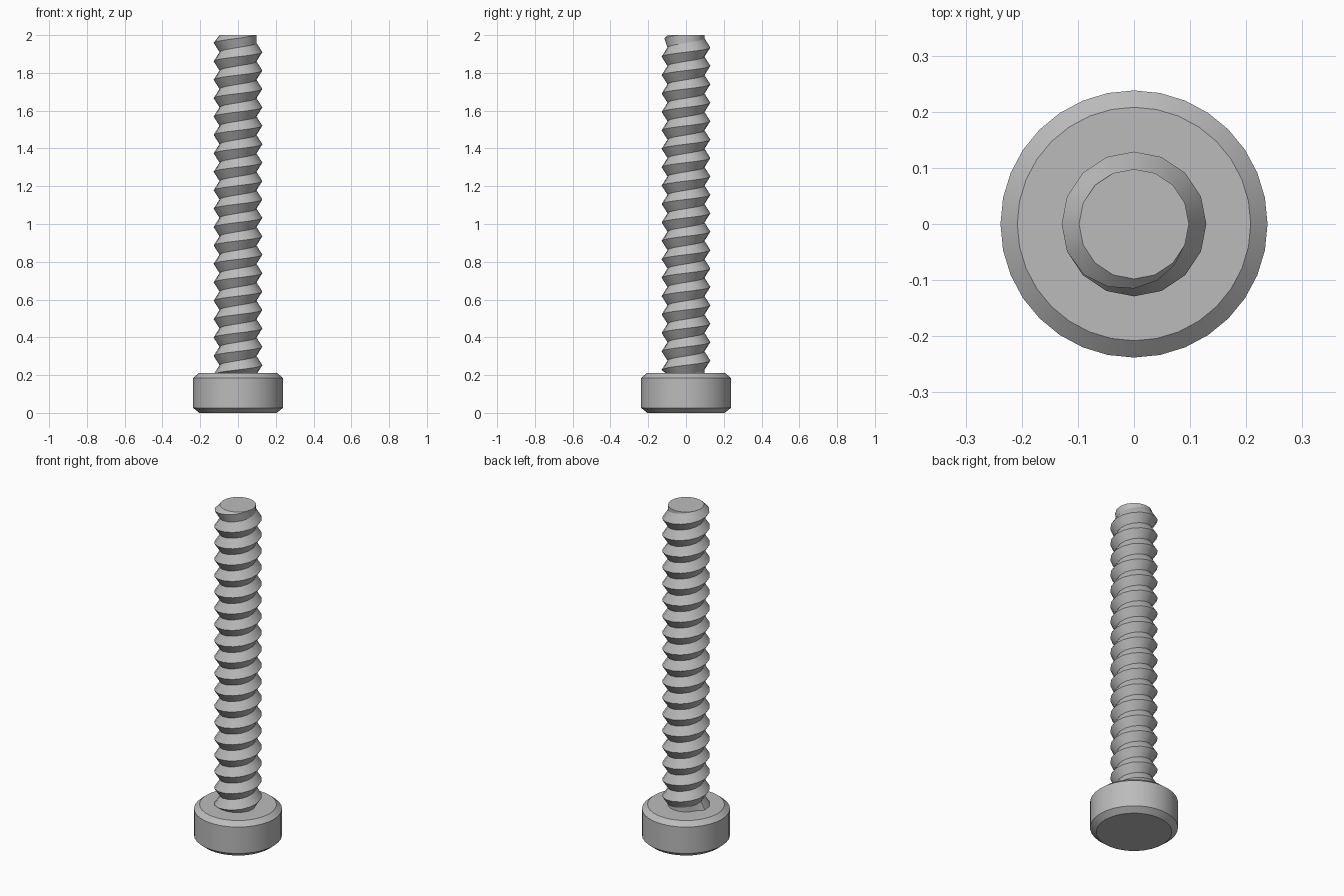
import bpy, bmesh, math

if "Cube" in bpy.data.objects:
    bpy.data.objects.remove(bpy.data.objects["Cube"], do_unlink=True)

steel = bpy.data.materials.new("grey_steel")
steel.use_nodes = True
GREY = (0.5, 0.5, 0.5, 1)
steel.diffuse_color = GREY
steel.node_tree.nodes["Principled BSDF"].inputs["Base Color"].default_value = GREY


def ring(bm, radius, z, sides, turn=0.0):
    """Closed ring of vertices and edges."""
    angles = [turn + math.tau * i / sides for i in range(sides)]
    verts = [bm.verts.new((radius * math.cos(a), radius * math.sin(a), z)) for a in angles]
    edges = [bm.edges.new((verts[i], verts[(i + 1) % sides])) for i in range(sides)]
    return verts, edges


def skin(bm, a, b):
    n = len(a)
    for i in range(n):
        j = (i + 1) % n
        bm.faces.new((a[i], a[j], b[j], b[i]))


def finish(bm, name):
    bmesh.ops.recalc_face_normals(bm, faces=bm.faces)
    mesh = bpy.data.meshes.new(name)
    bm.to_mesh(mesh)
    bm.free()
    mesh.materials.append(steel)
    obj = bpy.data.objects.new(name, mesh)
    bpy.context.collection.objects.link(obj)
    bpy.ops.object.select_all(action='DESELECT')
    obj.select_set(True)
    bpy.context.view_layer.objects.active = obj
    bpy.ops.object.shade_smooth_by_angle(angle=math.radians(30))


# Chamfered head with a hexagonal socket in its underside
HEAD_TOP = 0.21
bm = bmesh.new()
profile = [(0.205, 0), (0.238, 0.027), (0.238, 0.185), (0.208, HEAD_TOP)]
rings = [ring(bm, r, z, 32) for r, z in profile]
for lower, upper in zip(rings, rings[1:]):
    skin(bm, lower[0], upper[0])
bm.faces.new(rings[-1][0])
rim = ring(bm, 0.097, 0, 6, math.pi / 6)
floor = ring(bm, 0.097, 0.11, 6, math.pi / 6)
skin(bm, rim[0], floor[0])
bm.faces.new(floor[0])
bmesh.ops.bridge_loops(bm, edges=rings[0][1] + rim[1])
finish(bm, "head")

# Threaded shank: a zigzag profile swept in a right-handed helix
SIDES, PITCH, CREST, ROOT = 16, 0.0975, 0.129, 0.098
BOTTOM, TOP, FIRST_CREST = 0.2, 2.0, 1.91
STEPS = 42


def thread_point(step, column):
    z = FIRST_CREST + PITCH * (column / SIDES + 2 - step / 2)
    radius = ROOT if step % 2 else CREST
    if z >= TOP:
        z, radius = TOP, ROOT
    elif z <= BOTTOM:
        z, radius = BOTTOM, ROOT
    radius = min(radius, ROOT + (TOP - z))
    a = math.tau * column / SIDES
    return radius * math.cos(a), radius * math.sin(a), z


bm = bmesh.new()
columns = [[bm.verts.new(thread_point(s, c)) for s in range(STEPS)] for c in range(SIDES + 1)]
for a, b in zip(columns, columns[1:]):
    for s in range(STEPS - 1):
        bm.faces.new((a[s], a[s + 1], b[s + 1], b[s]))
bmesh.ops.remove_doubles(bm, verts=bm.verts, dist=0.0005)
bmesh.ops.dissolve_degenerate(bm, edges=bm.edges, dist=0.0005)
bmesh.ops.holes_fill(bm, edges=[e for e in bm.edges if e.is_boundary], sides=0)
finish(bm, "threaded_shank")
